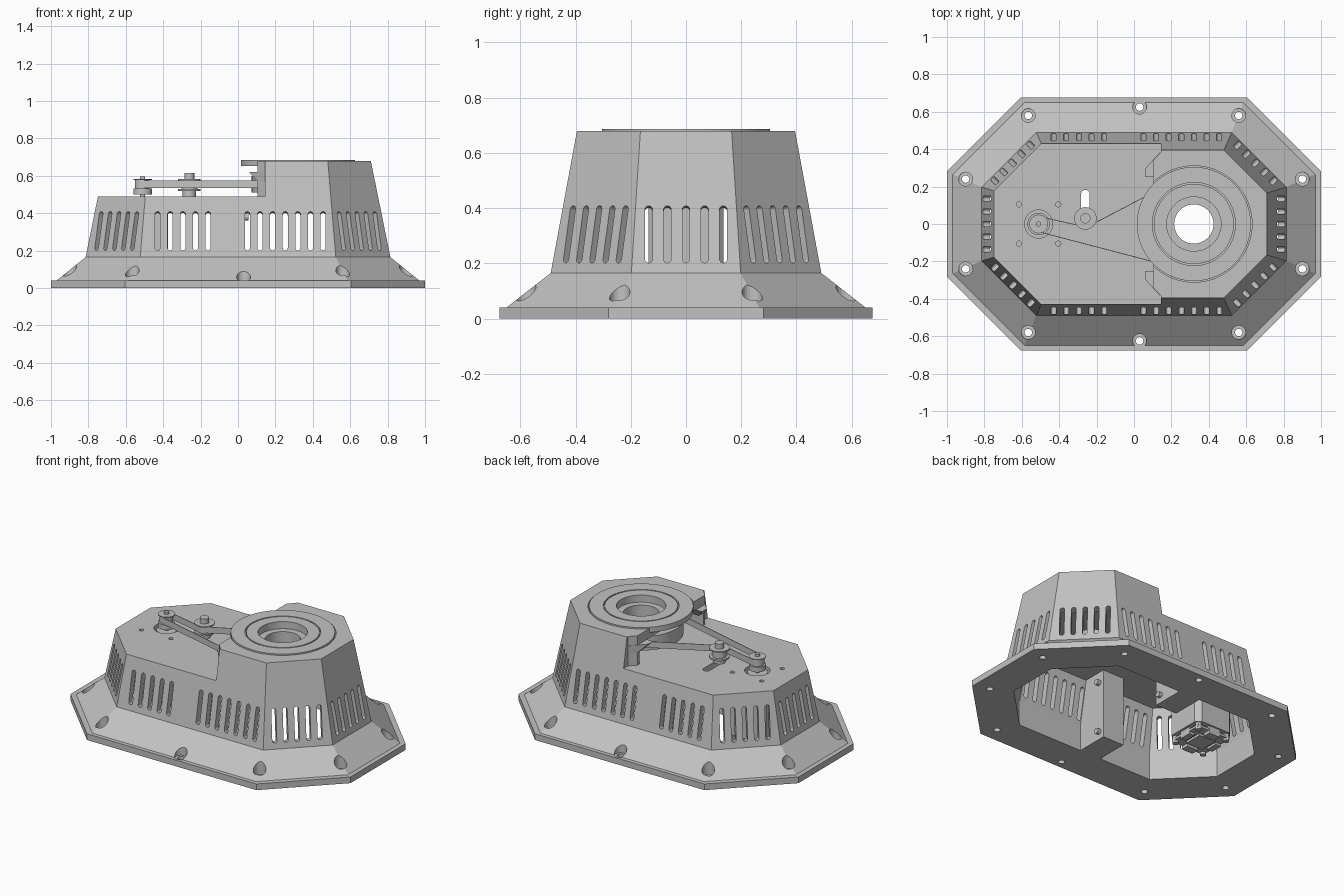
import bpy, bmesh, math
from mathutils import Matrix, Vector

if "Cube" in bpy.data.objects:
    bpy.data.objects.remove(bpy.data.objects["Cube"])

grey = bpy.data.materials.new("plain_grey")
grey.use_nodes = True
grey.diffuse_color = (0.54, 0.54, 0.54, 1)
grey.node_tree.nodes["Principled BSDF"].inputs["Base Color"].default_value = (0.54, 0.54, 0.54, 1)


def add(name, bm):
    bmesh.ops.recalc_face_normals(bm, faces=bm.faces)
    me = bpy.data.meshes.new(name)
    bm.to_mesh(me)
    bm.free()
    me.materials.append(grey)
    ob = bpy.data.objects.new(name, me)
    bpy.context.collection.objects.link(ob)
    return ob


def loft(bm, rings, m=Matrix()):
    """Closed solid through rings of equal point count."""
    vs = [[bm.verts.new(m @ Vector(p)) for p in r] for r in rings]
    n = len(vs[0])
    for a, b in zip(vs, vs[1:]):
        for i in range(n):
            bm.faces.new((a[i], a[(i + 1) % n], b[(i + 1) % n], b[i]))
    bm.faces.new(vs[0][::-1])
    bm.faces.new(vs[-1])


def octagon(hx, hy, c, z, x=0, y=0):
    q = [(hx, hy - c), (hx - c, hy)]
    half = q + [(-a, b) for a, b in q[::-1]]
    return [(x + a, y + b, z) for a, b in half + [(-a, -b) for a, b in half]]


def flat(points, z):
    return [(x, y, z) for x, y in points]


def arc(cx, cy, r, a0, a1, n):
    return [(cx + r * math.cos(math.radians(a0 + (a1 - a0) * i / n)),
             cy + r * math.sin(math.radians(a0 + (a1 - a0) * i / n))) for i in range(n + 1)]


def rod(bm, x, y, r, z0, z1, n=24):
    ring = arc(x, y, r, 0, 360, n)[:-1]
    loft(bm, [flat(ring, z0), flat(ring, z1)])


def box(bm, x0, x1, y0, y1, z0, z1):
    p = [(x0, y0), (x1, y0), (x1, y1), (x0, y1)]
    loft(bm, [flat(p, z0), flat(p, z1)])


def lathe(name, x, y, profile, n=64):
    """Closed ring of revolution from an (r, z) profile."""
    bm = bmesh.new()
    rows = [[bm.verts.new((x + r * math.cos(k * math.tau / n), y + r * math.sin(k * math.tau / n), z))
             for r, z in profile] for k in range(n)]
    for k in range(n):
        a, b = rows[k], rows[(k + 1) % n]
        for i in range(len(profile)):
            j = (i + 1) % len(profile)
            bm.faces.new((a[i], b[i], b[j], a[j]))
    return smooth(add(name, bm))


def smooth(ob):
    bpy.ops.object.select_all(action='DESELECT')
    ob.select_set(True)
    bpy.context.view_layer.objects.active = ob
    bpy.ops.object.shade_smooth_by_angle(angle=math.radians(30))
    return ob


def cut(target, name, bm):
    cutter = add(name, bm)
    cutter.hide_render = True
    mod = target.modifiers.new(name, 'BOOLEAN')
    mod.operation, mod.solver, mod.object = 'DIFFERENCE', 'EXACT', cutter
    bpy.context.view_layer.objects.active = target
    bpy.ops.object.modifier_apply(modifier=mod.name)
    bpy.data.objects.remove(cutter)


# Housing: flanged octagonal shell
bm = bmesh.new()
loft(bm, [octagon(1, .676, .395, 0), octagon(1, .676, .395, .04), octagon(.97, .65, .385, .04),
          octagon(.815, .49, .292, .165), octagon(.71, .395, .23, .68)])
housing = add("housing", bm)

# Lower deck step beside the tower
bm = bmesh.new()
step = [(-1.2, -1), (.145, -1), (.145, -.385), (.105, -.345), (.105, .345), (.145, .385), (.145, 1), (-1.2, 1)]
loft(bm, [flat(step, .49), flat(step, .9)])
cut(housing, "step_cutter", bm)

# Hollow underside
bm = bmesh.new()
loft(bm, [octagon(.775, .45, .28, -.1), octagon(.775, .45, .28, .165), octagon(.717, .397, .24, .45)])
cut(housing, "hollow_cutter", bm)

# Belt chamber inside the tower
bm = bmesh.new()
room = [(0, -.32), (.47, -.35), (.66, -.15), (.66, .15), (.47, .35), (0, .32)]
loft(bm, [flat(room, .49), flat(room, .62)])
cut(housing, "chamber_cutter", bm)

# Shaft bore, motor opening, mounting holes and idler slot
bm = bmesh.new()
rod(bm, .32, 0, .15, .3, .8, 48)
rod(bm, -.51, 0, .075, .4, .55, 32)
for sx in (-1, 1):
    for sy in (-1, 1):
        rod(bm, -.51 + sx * .105, sy * .105, .014, .4, .55, 12)
slot = arc(-.26, .16, .023, 0, 180, 8) + arc(-.26, .05, .023, 180, 360, 8)
loft(bm, [flat(slot, .4), flat(slot, .55)])
cut(housing, "deck_cutter", bm)

# Round recess for the turntable
bm = bmesh.new()
rod(bm, .32, 0, .311, .65, .8, 64)
cut(housing, "recess_cutter", bm)

# Flange screw holes with counterbores
bm = bmesh.new()
lower = bmesh.new()
for sy in (-1, 1):
    for x, y in ((-.565, .58), (-.9, .24), (.03, .625), (.56, .58), (.9, .24)):
        rod(bm, x, sy * y, .037, .035, .35)
        rod(lower, x, sy * y, .02, -.1, .1, 16)
cut(housing, "counterbore_cutter", bm)
cut(housing, "screw_hole_cutter", lower)


# Cooling slots, one leaning row per wall
def vents(bm, cx, cy, angle, offsets):
    m = (Matrix.Translation((cx, cy, .305)) @ Matrix.Rotation(angle, 4, 'Z')
         @ Matrix.Rotation(-math.atan(.19), 4, 'Y'))
    for u in offsets:
        cap = arc(u, .092, .0135, 0, 180, 8) + arc(u, -.092, .0135, 180, 360, 8)
        loft(bm, [[(d, a, b) for a, b in cap] for d in (-.07, .07)], m)


bm = bmesh.new()
sides = [-.43 + .0675 * i for i in range(5)] + [.05 + .0675 * i for i in range(7)]
five = [i * .0675 for i in range(-2, 3)]
for s in (-1, 1):
    vents(bm, 0, s * .464, s * math.pi / 2, [-s * x for x in sides])
    vents(bm, s * .786, 0, 0 if s > 0 else math.pi, five)
    for t in (-1, 1):
        vents(bm, s * .648, t * .326, math.atan2(t, s), five)
cut(housing, "vent_cutter", bm)

# Tower overhang above the belt, with angled brackets
bm = bmesh.new()
lip = [(-.05, -.18), (.15, -.395), (.15, .395), (-.05, .18)]
loft(bm, [flat(lip, .62), flat(lip, .68)])
overhang = add("tower_overhang", bm)
bm = bmesh.new()
rod(bm, .32, 0, .311, .65, .8, 64)
rod(bm, .32, 0, .2, .5, .7, 64)
cut(overhang, "overhang_cutter", bm)
bm = bmesh.new()
for s in (-1, 1):
    low = [(.105, .345), (.14, .38), (.14, .28), (.105, .28)]
    high = [(.06, .297), (.14, .385), (.14, .25), (.06, .25)]
    loft(bm, [[(x, s * y, .57) for x, y in low], [(x, s * y, .62) for x, y in high]])
add("overhang_brackets", bm)

# Inner joint blocks where the two halves meet, with bolts
bm = bmesh.new()
for s in (-1, 1):
    low = [(s * .24, 0), (s * .46, 0), (s * .46, .165), (s * .42, .46), (s * .24, .46)]
    loft(bm, [[(x, y, z) for y, z in low] for x in (-.12, .032)])
    for z in (.05, .38):
        turn = Matrix.Translation((.04, s * .28, z)) @ Matrix.Rotation(math.pi / 2, 4, 'Y')
        bmesh.ops.create_cone(bm, cap_ends=True, segments=12, radius1=.018, radius2=.018,
                              depth=.03, matrix=turn)
add("joint_blocks", bm)

# Turntable, bearing tube and driven wheel
lathe("turntable", .32, 0, [(.105, .45), (.105, .64), (.145, .64), (.145, .686), (.214, .686), (.214, .67),
                            (.222, .67), (.222, .686), (.305, .686), (.305, .652), (.149, .652), (.149, .45)])
lathe("driven_wheel", .32, 0, [(.155, .51), (.247, .51), (.247, .6), (.155, .6)])

# Motor pulley and idler
lathe("motor_pulley", -.51, 0, [(.012, .5), (.05, .5), (.05, .532), (.038, .532), (.038, .578),
                                (.05, .578), (.05, .583), (.012, .583)], 32)
lathe("idler_pulley", -.26, .03, [(.012, .52), (.06, .52), (.06, .53), (.043, .53), (.043, .575),
                                  (.06, .575), (.06, .583), (.012, .583)], 32)
bm = bmesh.new()
rod(bm, -.51, 0, .014, .44, .597)
rod(bm, -.26, .03, .014, .44, .6)
rod(bm, -.26, .03, .027, .583, .615)
rod(bm, -.26, .03, .036, .49, .52)
smooth(add("shafts_and_bolts", bm))

# Drive belt
path = (arc(-.51, 0, .04, 75, 256, 12) + arc(.32, 0, .25, -104, 117, 40)
        + arc(-.26, .03, .045, -63, -105, 6))
bm = bmesh.new()
rows = [[bm.verts.new((x, y, z)) for x, y in path] for z in (.535, .575)]
for i in range(len(path)):
    j = (i + 1) % len(path)
    bm.faces.new((rows[0][i], rows[0][j], rows[1][j], rows[1][i]))
belt = add("drive_belt", bm)
mod = belt.modifiers.new("thickness", 'SOLIDIFY')
mod.thickness, mod.offset = .004, 0

# Motor under the deck, with its control board
bm = bmesh.new()
loft(bm, [octagon(.135, .135, .03, z, -.51) for z in (.1, .448)])
rod(bm, -.51, 0, .06, .44, .48)
add("motor", bm)
bm = bmesh.new()
box(bm, -.63, -.39, -.12, .12, .07, .085)
box(bm, -.57, -.45, -.06, .06, .055, .1)
for s in (-1, 1):
    box(bm, -.55, -.47, s * .1 - .025, s * .1 + .025, .05, .1)
    box(bm, -.51 + s * .1 - .02, -.51 + s * .1 + .02, -.04, .04, .055, .1)
    for t in (-1, 1):
        rod(bm, -.51 + s * .105, t * .105, .018, .055, .11, 12)
add("control_board", bm)
